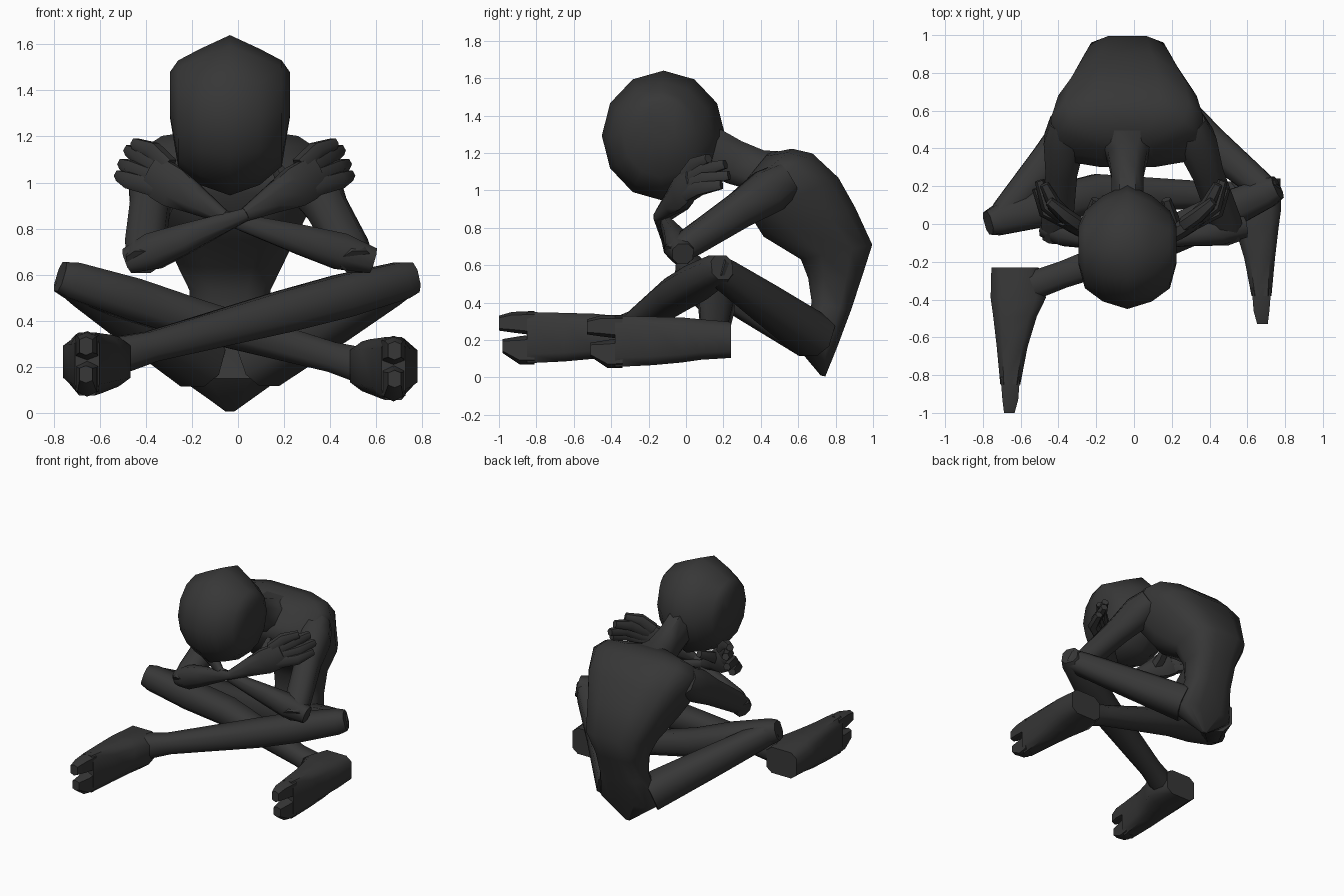
import bpy, bmesh, math
from mathutils import Vector

if "Cube" in bpy.data.objects:
    bpy.data.objects.remove(bpy.data.objects["Cube"])

CX = -0.035  # body's own centre line

charcoal = bpy.data.materials.new("charcoal")
charcoal.diffuse_color = (0.038, 0.038, 0.038, 1)
charcoal.use_nodes = True
charcoal.node_tree.nodes["Principled BSDF"].inputs["Base Color"].default_value = charcoal.diffuse_color


def loft(name, rings, angle=55):
    """Skin a list of equal-length point rings and cap both ends."""
    bm = bmesh.new()
    vs = [[bm.verts.new(p) for p in r] for r in rings]
    n = len(vs[0])
    for a, b in zip(vs, vs[1:]):
        for i in range(n):
            j = (i + 1) % n
            bm.faces.new((a[i], a[j], b[j], b[i]))
    bm.faces.new(vs[0][::-1])
    bm.faces.new(vs[-1])
    bmesh.ops.recalc_face_normals(bm, faces=bm.faces)
    me = bpy.data.meshes.new(name)
    bm.to_mesh(me)
    bm.free()
    me.materials.append(charcoal)
    ob = bpy.data.objects.new(name, me)
    bpy.context.collection.objects.link(ob)
    bpy.ops.object.select_all(action='DESELECT')
    ob.select_set(True)
    bpy.context.view_layer.objects.active = ob
    bpy.ops.object.shade_smooth_by_angle(angle=math.radians(angle))
    return ob


def oval(c, u, v, n, power=1.0):
    """Ring round c with half axes u and v; power < 1 squares it off."""
    pts = []
    for i in range(n):
        t = 2 * math.pi * (i + 0.5) / n
        s, k = math.sin(t), math.cos(t)
        s = math.copysign(abs(s) ** power, s)
        k = math.copysign(abs(k) ** power, k)
        pts.append(Vector(c) + Vector(u) * k + Vector(v) * s)
    return pts


def limb(name, path, n=8, power=0.85):
    """Tube along (x, y, z, half height, half depth) points."""
    P = [Vector(p[:3]) for p in path]
    rings = []
    for i, p in enumerate(path):
        t = (P[min(i + 1, len(P) - 1)] - P[max(i - 1, 0)]).normalized()
        side = t.cross(Vector((0, 0, 1))).normalized()
        up = side.cross(t)
        rings.append(oval(P[i], up * p[3], side * p[4], n, power))
    return loft(name, rings)


# Head: rounded disc stacked across x, widest on the centre line
head = [(.26, -.11, 1.38, .10, .10), (.225, -.135, 1.30, .205, .23), (.13, -.13, 1.285, .28, .295)]
head_all = [(-h[0], *h[1:]) for h in head] + [(0, -.12, 1.292, .33, .348)] + head[::-1]
loft("head", [[(CX + x, y + ry * math.sin(math.tau * i / 12), z + rz * math.cos(math.tau * i / 12))
               for i in range(12)] for x, y, z, ry, rz in head_all])


# Torso: hunched from pelvis to shoulders; (back y, z, front y, z, half width)
def spine(name, table, n, power):
    rings = []
    for by, bz, fy, fz, hw in table:
        c = Vector((CX, (by + fy) / 2, (bz + fz) / 2))
        rings.append(oval(c, (0, (by - fy) / 2, (bz - fz) / 2), (hw, 0, 0), n, power))
    return loft(name, rings)


spine("torso", [
    (.745, .005, .72, .01, .02),
    (.81, .16, .60, .15, .23),
    (.885, .36, .67, .40, .175),
    (.945, .54, .65, .53, .18),
    (1.00, .71, .61, .63, .24),
    (.91, .91, .41, .75, .31),
    (.82, 1.07, .34, .86, .375),
    (.68, 1.20, .31, .95, .41),
    (.57, 1.225, .30, 1.00, .37),
    (.44, 1.20, .31, 1.04, .14),
], 12, 0.65)
spine("neck", [
    (.60, 1.21, .36, .98, .20),
    (.42, 1.22, .29, 1.01, .11),
    (.30, 1.27, .22, 1.03, .09),
    (.16, 1.35, .10, 1.08, .09),
], 8, 0.8)

# Arms: shoulder to elbow, then crossed in front of the chest
for side, shoulder, elbow, wrist, end in (
        ("right", (-.36, .54, 1.06), (-.41, -.03, .685), (.03, -.15, .86), (.30, 0, 1.01)),
        ("left", (.29, .54, 1.06), (.50, -.03, .685), (-.06, -.12, .85), (-.33, 0, 1.01))):
    s, e, w, k = map(Vector, (shoulder, elbow, wrist, end))
    limb(side + "_upper_arm", [
        (*s, .10, .09), (*s.lerp(e, .17), .125, .115), (*s.lerp(e, .45), .10, .09),
        (*s.lerp(e, .9), .08, .09), (*s.lerp(e, 1.08), .06, .075)])
    limb(side + "_forearm", [
        (*e.lerp(w, -.15), .06, .06), (*e.lerp(w, .1), .085, .08), (*e.lerp(w, .4), .07, .055),
        (*w, .03, .025), (*w.lerp(k, .15), .035, .025)])
    limb(side + "_palm", [
        (*w, .03, .025), (*w.lerp(k, .45), .065, .04), (*w.lerp(k, .8), .095, .05),
        (*k, .095, .045), (*w.lerp(k, 1.2), .08, .03)])

# Fingers wrapped over the opposite upper arm: (base, middle, tip)
fingers = [
    ((.27, 0, 1.07), (.34, .05, 1.14), (.42, .12, 1.17)),
    ((.30, .01, 1.05), (.39, .10, 1.11), (.445, .21, 1.14)),
    ((.31, .01, 1.01), (.43, .10, 1.06), (.47, .23, 1.08)),
    ((.30, .0, .97), (.44, .07, 1.01), (.485, .19, 1.03)),
    ((.20, -.05, .96), (.20, .03, 1.01), (.17, .13, 1.06)),
]
for side, f in (("right", lambda x: x), ("left", lambda x: -x - .03)):
    for i, pts in enumerate(fingers):
        r = (.042, .04, .026)
        limb(f"{side}_finger_{i + 1}",
             [(f(x), y, z, q, q) for (x, y, z), q in zip(pts, r)], 6)

# Crossed legs: thigh out to the knee, shin back across to the other side
for side, hip, knee, mid, ankle in (
        ("right", (-.17, .68, .22), (-.72, .02, .575), (-.20, .165, .41), (.56, .15, .20)),
        ("left", (.10, .68, .22), (.71, .17, .575), (.20, -.06, .44), (-.52, -.32, .25))):
    h, k, m, a = map(Vector, (hip, knee, mid, ankle))
    limb(side + "_thigh", [
        (*h, .12, .14), (*h.lerp(k, .5), .105, .10), (*h.lerp(k, .9), .085, .08),
        (*h.lerp(k, 1.03), .075, .065)], 8, .75)
    limb(side + "_shin", [
        (*k.lerp(m, -.1), .07, .065), (*k, .085, .085), (*k.lerp(m, .5), .098, .11),
        (*m, .095, .105), (*m.lerp(a, .8), .07, .075), (*a, .085, .08)], 8, .75)


# Feet lying on edge, soles outward, each split into two toes
def foot(name, s, y0, xo, dz):
    def ring(dy, inner, outer, lo, hi, n=8):
        c = (s * (inner + outer) / 2 + xo, y0 - dy, (lo + hi) / 2 + dz)
        return oval(c, ((outer - inner) / 2, 0, 0), (0, 0, (hi - lo) / 2), n, .5)
    loft(name, [
        ring(0, .50, .76, .12, .32), ring(.16, .46, .765, .11, .335),
        ring(.26, .51, .75, .095, .345), ring(.42, .56, .73, .08, .35),
        ring(.62, .60, .71, .07, .355)])
    loft(name + "_upper_toe", [ring(.58, .60, .71, .225, .355, 6), ring(.70, .61, .70, .24, .35, 6),
                               ring(.77, .63, .69, .25, .33, 6)])
    loft(name + "_lower_toe", [ring(.58, .60, .71, .07, .23, 6), ring(.66, .61, .70, .07, .22, 6),
                               ring(.75, .63, .69, .13, .205, 6)])


foot("left_foot", -1, -.23, 0, 0)
foot("right_foot", 1, .24, .02, -.02)
